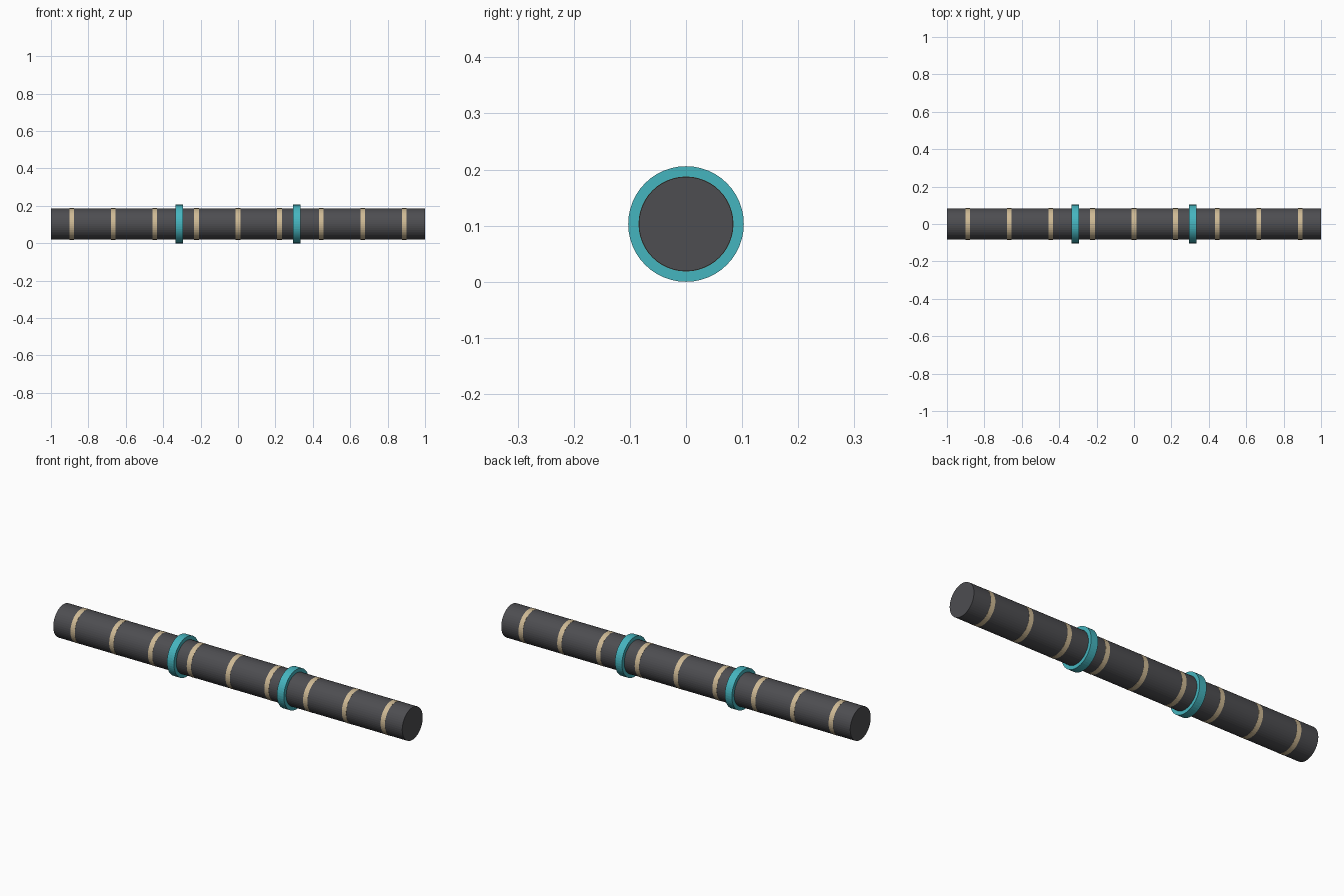
import bpy, bmesh
from math import cos, sin, tau

if "Cube" in bpy.data.objects:
    bpy.data.objects.remove(bpy.data.objects["Cube"])

SIDES = 48
AXIS_Z = 0.103
ROD_R = 0.084


def material(name, rgb):
    m = bpy.data.materials.new(name)
    m.diffuse_color = (*rgb, 1)
    m.use_nodes = True
    m.node_tree.nodes["Principled BSDF"].inputs["Base Color"].default_value = m.diffuse_color
    return m


def add_object(name, bm, x, mat):
    bmesh.ops.recalc_face_normals(bm, faces=bm.faces)
    me = bpy.data.meshes.new(name)
    bm.to_mesh(me)
    bm.free()
    me.materials.append(mat)
    ob = bpy.data.objects.new(name, me)
    ob.location = (x, 0, AXIS_Z)
    bpy.context.collection.objects.link(ob)
    return ob


def circle(bm, x, r):
    return [bm.verts.new((x, r * cos(tau * i / SIDES), r * sin(tau * i / SIDES)))
            for i in range(SIDES)]


def bridge(bm, a, b):
    for i in range(SIDES):
        j = (i + 1) % SIDES
        bm.faces.new((a[i], a[j], b[j], b[i]))


def rod(name, length, r, mat):
    bm = bmesh.new()
    a, b = circle(bm, -length / 2, r), circle(bm, length / 2, r)
    bridge(bm, a, b)
    bm.faces.new(a)
    bm.faces.new(b)
    return add_object(name, bm, 0, mat)


def ring(name, x, width, inner, outer, mat):
    bm = bmesh.new()
    h = width / 2
    loops = [circle(bm, px, r) for px, r in
             ((-h, inner), (-h, outer), (h, outer), (h, inner))]
    for k in range(4):
        bridge(bm, loops[k], loops[(k + 1) % 4])
    return add_object(name, bm, x, mat)


dark = material("dark_grey", (0.075, 0.075, 0.082))
tan = material("tan", (0.62, 0.49, 0.30))
teal = material("teal", (0.06, 0.46, 0.52))

# Long main rod
rod("rod", 2.0, ROD_R, dark)

# Nine thin, barely raised bands
for i in range(-4, 5):
    ring(f"band_{i + 5}", i * 2 / 9, 0.025, ROD_R - 0.004, ROD_R + 0.0006, tan)

# Two raised collars
for side, label in ((-1, "left"), (1, "right")):
    ring(f"collar_{label}", side * 0.315, 0.04, ROD_R - 0.002, AXIS_Z, teal)
